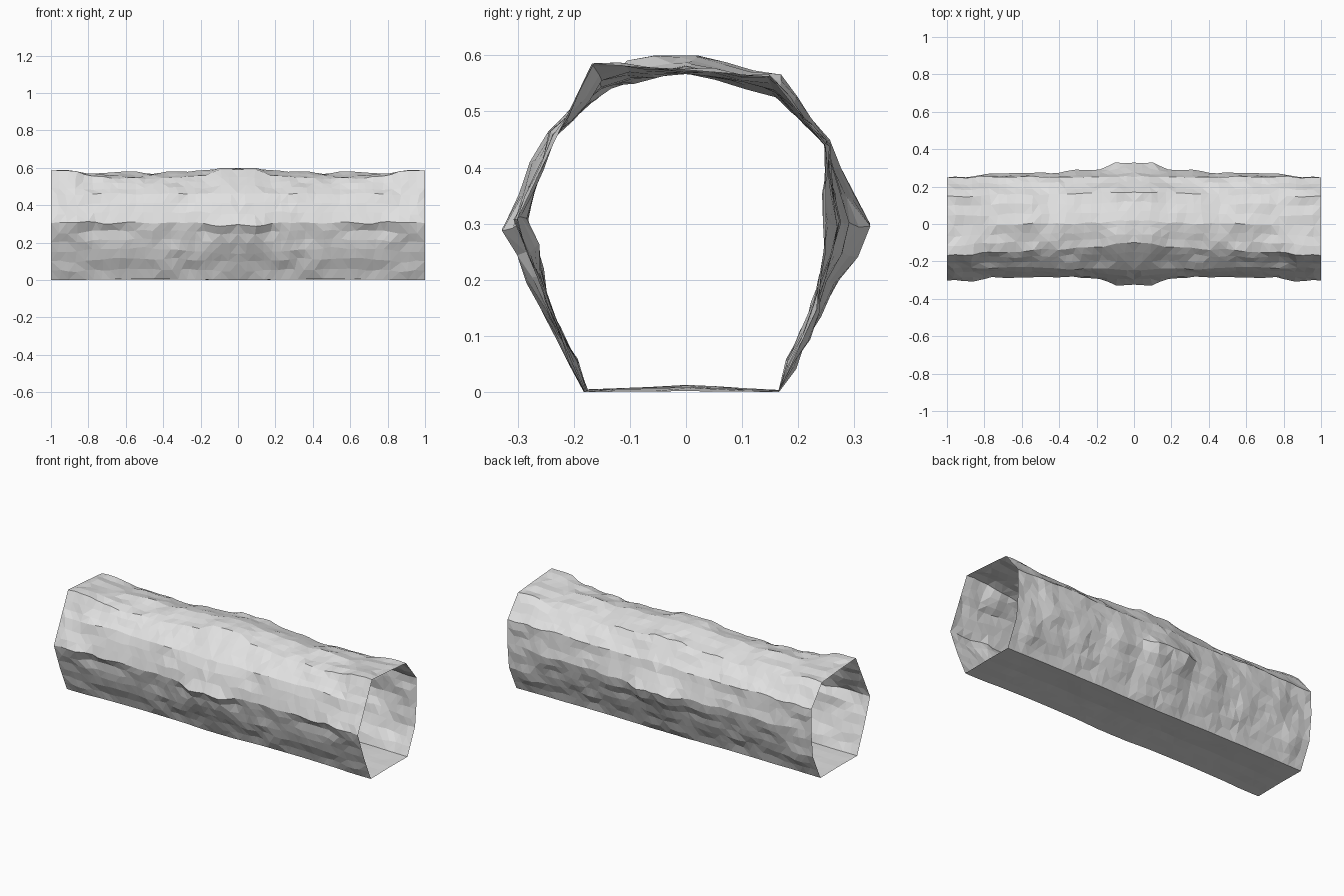
import bpy
import bmesh
from mathutils import Vector, noise

cube = bpy.data.objects.get("Cube")
if cube:
    bpy.data.objects.remove(cube, do_unlink=True)

# Cross-sections (y, z), from the front roof corner round under the floor to the roof centre
END = [(-.168, .585), (-.235, .445), (-.302, .305), (-.245, .15), (-.18, 0), (0, .002),
       (.165, 0), (.235, .15), (.25, .3), (.248, .44), (.15, .562), (-.01, .575)]
NARROW = [(-.14, .54), (-.235, .46), (-.28, .31), (-.245, .17), (-.175, .004), (0, .012),
          (.165, .004), (.23, .16), (.275, .3), (.25, .44), (.16, .535), (0, .575)]
BULGE = [(-.1, .592), (-.245, .465), (-.324, .297), (-.255, .14), (-.182, 0), (0, .006),
         (.165, 0), (.24, .14), (.328, .3), (.25, .45), (.17, .56), (.02, .6)]

# Distance from the centre -> blend of two sections
STATIONS = [(0, BULGE, 1), (.07, BULGE, 1), (.2, BULGE, .3), (.5, NARROW, 1),
            (.75, NARROW, .7), (.9, END, 1), (1, END, 1)]
RINGS, SPLIT = 22, 3


def station_section(section, weight):
    other = END if section is NARROW else NARROW
    return [Vector(b).lerp(Vector(a), weight) for a, b in zip(section, other)]


def section_at(x):
    for (x0, s0, w0), (x1, s1, w1) in zip(STATIONS, STATIONS[1:]):
        if x <= x1:
            t = (x - x0) / (x1 - x0)
            t = t * t * (3 - 2 * t)
            return [a.lerp(b, t) for a, b in
                    zip(station_section(s0, w0), station_section(s1, w1))]


def ring_points(x):
    # Subdivide the section and roughen the rock, leaving the ends and floor clean
    keys = section_at(x)
    points = []
    for i, a in enumerate(keys):
        b = keys[(i + 1) % len(keys)]
        for k in range(SPLIT):
            y, z = a.lerp(b, k / SPLIT)
            floor = 4 <= i < 6 or (i == 6 and k == 0)
            rough = 0 if x in (0, 1) else (.15 if floor else 1)
            offset = noise.noise_vector(Vector((x * 9, y * 14, z * 14))) * rough
            slide = 0 if x in (0, 1) else offset.x * .022
            points.append((x + slide, y + offset.y * .014,
                           min(.6, max(0, z + offset.z * .014))))
    return points


# Half of the open rock tube
bm = bmesh.new()
rings = [[bm.verts.new(p) for p in ring_points(i / RINGS)] for i in range(RINGS + 1)]
for near, far in zip(rings, rings[1:]):
    count = len(near)
    for j in range(count):
        k = (j + 1) % count
        bm.faces.new((near[j], near[k], far[k], far[j]))
bmesh.ops.triangulate(bm, faces=bm.faces[:], quad_method='SHORT_EDGE')
bmesh.ops.recalc_face_normals(bm, faces=bm.faces[:])

# Point the normals outward
bm.faces.ensure_lookup_table()
if sum(f.normal.z * (f.calc_center_median().z - .3) for f in bm.faces) < 0:
    bmesh.ops.reverse_faces(bm, faces=bm.faces[:])

mesh = bpy.data.meshes.new("rock_tunnel")
bm.to_mesh(mesh)
bm.free()
tunnel = bpy.data.objects.new("rock_tunnel", mesh)
bpy.context.collection.objects.link(tunnel)

# The other half
mirror = tunnel.modifiers.new("other_half", 'MIRROR')
mirror.use_axis = (True, False, False)
mirror.use_clip = True

# Plain grey stone
grey = (.75, .75, .75, 1)
stone = bpy.data.materials.new("grey_stone")
stone.use_nodes = True
stone.diffuse_color = grey
for node in stone.node_tree.nodes:
    if node.type == 'BSDF_PRINCIPLED':
        node.inputs["Base Color"].default_value = grey
mesh.materials.append(stone)
